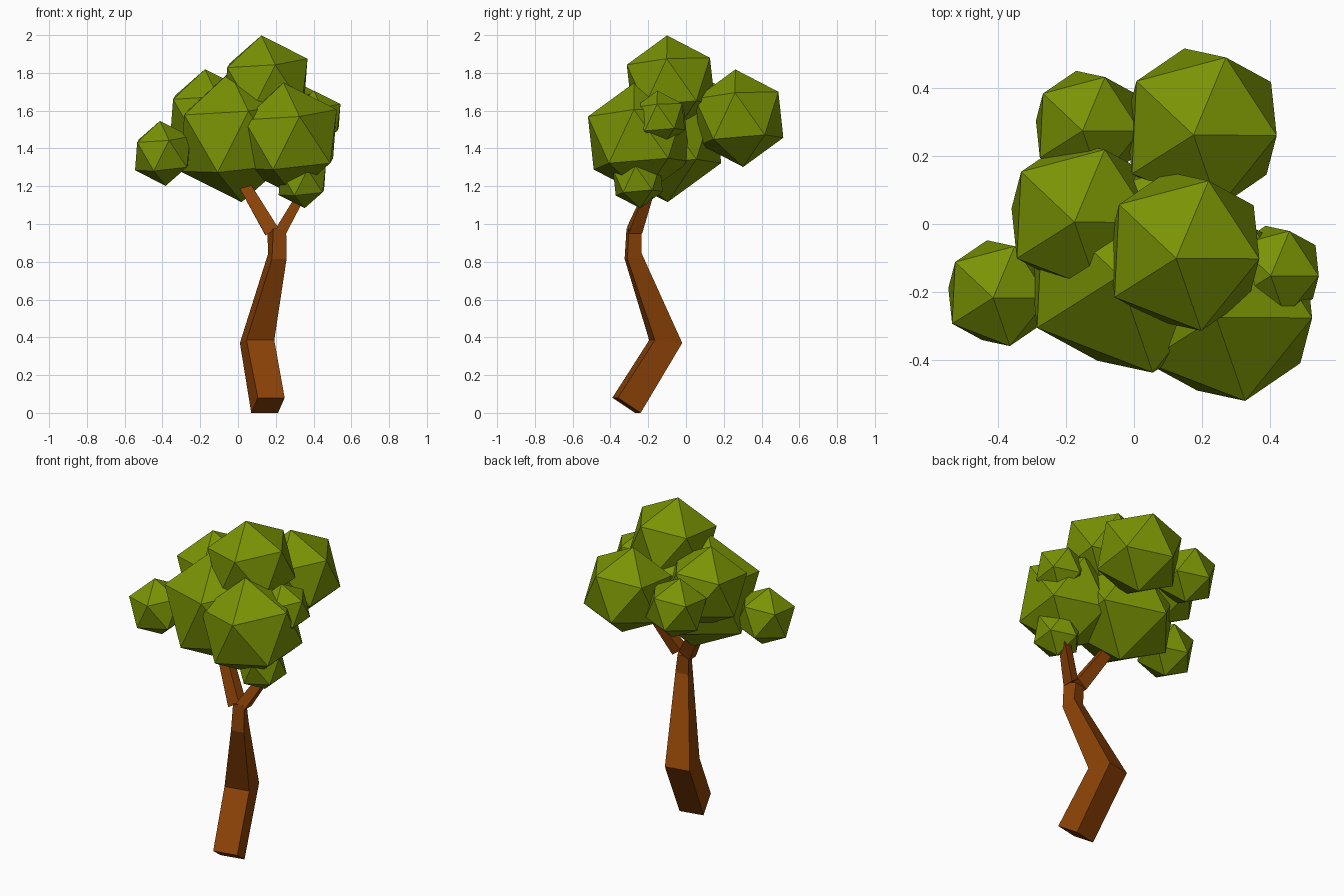
import bpy, bmesh
from math import radians
from mathutils import Vector, Matrix

if "Cube" in bpy.data.objects:
    bpy.data.objects.remove(bpy.data.objects["Cube"])


def material(name, color):
    m = bpy.data.materials.new(name)
    m.diffuse_color = color
    m.use_nodes = True
    m.node_tree.nodes["Principled BSDF"].inputs["Base Color"].default_value = m.diffuse_color
    return m


bark = material("bark", (0.26, 0.055, 0.002, 1))
leaf = material("leaf", (0.19, 0.29, 0.001, 1))


def finish(bm, name, mat):
    bmesh.ops.recalc_face_normals(bm, faces=bm.faces)
    me = bpy.data.meshes.new(name)
    bm.to_mesh(me)
    bm.free()
    me.materials.append(mat)
    ob = bpy.data.objects.new(name, me)
    bpy.context.collection.objects.link(ob)
    return ob


def limb(name, sections):
    """Loft four-sided sections: front-left corner, back-left corner, vector to the right side."""
    bm = bmesh.new()
    rings = []
    for fl, bl, w in sections:
        fl, bl, w = Vector(fl), Vector(bl), Vector(w)
        rings.append([bm.verts.new(p) for p in (fl, fl + w, bl + w, bl)])
    for a, b in zip(rings, rings[1:]):
        for i in range(4):
            j = (i + 1) % 4
            bm.faces.new((a[i], a[j], b[j], b[i]))
    bm.faces.new(rings[0])
    bm.faces.new(rings[-1])
    return finish(bm, name, bark)


# Crooked trunk
limb("trunk", [
    ((.105, -.39, .08), (.07, -.27, 0), (.142, .03, 0)),
    ((.045, -.195, .385), (.01, -.05, .37), (.147, .03, 0)),
    ((.18, -.325, .815), (.16, -.25, .845), (.077, .015, 0)),
    ((.187, -.315, .975), (.155, -.248, .955), (.068, .012, 0)),
])

# Forked branches reaching into the foliage
limb("left_branch", [
    ((.147, -.305, .94), (.145, -.238, .94), (.066, .008, .04)),
    ((-.02, -.195, 1.24), (-.02, -.145, 1.24), (.05, .005, .03)),
])
limb("right_branch", [
    ((.205, -.312, .985), (.205, -.24, .985), (.05, .008, -.035)),
    ((.325, -.22, 1.18), (.325, -.17, 1.18), (.04, 0, -.02)),
])

# Foliage clumps: icosahedra sharing one slightly tilted orientation
tilt = Vector((0, 0, 1)).rotation_difference(Vector((-.09, -.08, 1))).to_matrix().to_4x4()
turn = tilt @ Matrix.Rotation(radians(-3), 4, 'Z')
clumps = {
    "core": ((-.012, -.125, 1.46), .347),
    "top": ((.147, -.08, 1.74), .26),
    "back_right": ((.198, .282, 1.56), .26),
    "back_left": ((-.135, .288, 1.54), .18),
    "left": ((-.153, .025, 1.578), .243),
    "far_left": ((-.398, -.203, 1.374), .173),
    "front_right": ((.268, -.25, 1.45), .3),
    "right_small": ((.415, -.14, 1.557), .15),
    "low_small": ((.34, -.255, 1.23), .147),
}
for name, (pos, r) in clumps.items():
    bm = bmesh.new()
    bmesh.ops.create_icosphere(bm, subdivisions=1, radius=r,
                               matrix=Matrix.Translation(pos) @ turn)
    finish(bm, "foliage_" + name, leaf)
